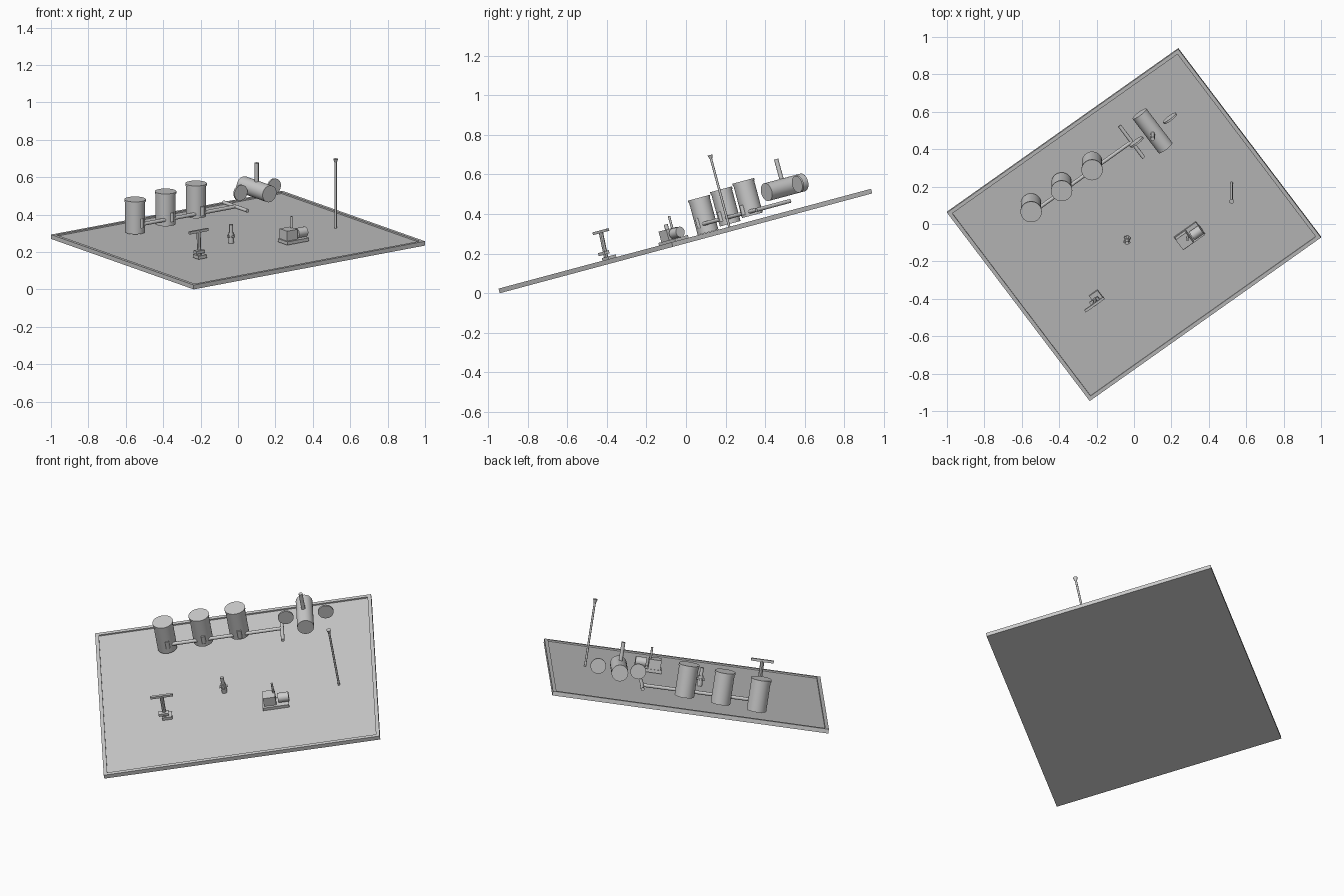
import bpy
from math import radians
from mathutils import Matrix, Vector

if "Cube" in bpy.data.objects:
    bpy.data.objects.remove(bpy.data.objects["Cube"])

# Tilted site frame: everything follows the sloping tray
R = Matrix.Rotation(radians(15), 3, 'X') @ Matrix.Rotation(radians(36.2), 3, 'Z')
AX, AY, UP = R.col[0].copy(), R.col[1].copy(), R.col[2].copy()
ORIGIN = Vector((0, 0, 0.252))


def box(name, centre, size):
    bpy.ops.mesh.primitive_cube_add(size=1)
    o = bpy.context.object
    o.name = name
    o.matrix_world = Matrix.Translation(centre) @ R.to_4x4() @ Matrix.Diagonal((*size, 1))
    return o


def rod(name, p, q, r, r2=None, sides=32):
    p, q = Vector(p), Vector(q)
    d = q - p
    bpy.ops.mesh.primitive_cone_add(vertices=sides, radius1=r, radius2=r if r2 is None else r2,
                                    depth=d.length)
    bpy.ops.object.shade_smooth_by_angle(angle=radians(40))
    o = bpy.context.object
    o.name = name
    o.matrix_world = Matrix.Translation((p + q) / 2) @ d.to_track_quat('Z', 'Y').to_matrix().to_4x4()
    return o


def along(name, centre, axis, length, r, r2=None, sides=32):
    c = Vector(centre)
    return rod(name, c - axis * length / 2, c + axis * length / 2, r, r2, sides)


# Tray floor with four raised rims
HX, HY, T = 0.766, 0.646, 0.02
box("tray_floor", ORIGIN + UP * 0.008, (2 * HX - T, 2 * HY - T, 0.016))
for s in (-1, 1):
    box("tray_rim_long", ORIGIN + AY * s * (HY - T / 2) + UP * 0.012, (2 * HX, T, 0.024))
    box("tray_rim_short", ORIGIN + AX * s * (HX - T / 2) + UP * 0.012, (T, 2 * HY - 2 * T, 0.024))

# Three storage tanks with lids and outlet valves
for i in range(3):
    c = Vector((-0.55 + 0.163 * i, 0.088 + 0.112 * i, 0.395 + 0.0427 * i))
    along("tank_body", c - UP * 0.005, UP, 0.17, 0.054)
    along("tank_lid", c + UP * 0.084, UP, 0.012, 0.057)
    v = Vector((-0.517 + 0.163 * i, 0.063 + 0.112 * i, 0.354 + 0.033 * i))
    along("tank_valve", v, UP, 0.05, 0.012, sides=16)

# Manifold pipe and loading crossbar
rod("manifold_pipe", (-0.517, 0.08, 0.348), (-0.013, 0.44, 0.443), 0.010, sides=16)
along("loading_crossbar", (-0.013, 0.44, 0.443), AY, 0.219, 0.010, sides=16)

# Horizontal vessel with stack and two side discs
along("horizontal_vessel", (0.099, 0.498, 0.535), AY, 0.235, 0.046)
rod("vessel_stack", (0.1, 0.484, 0.57), (0.1, 0.455, 0.677), 0.011, sides=16)
for c in ((0.013, 0.4385, 0.517), (0.192, 0.565, 0.551)):
    along("side_disc", c, AY, 0.01, 0.043)

# Pump jack: base, cross block, post and beam
box("jack_base", (-0.203, -0.388, 0.178), (0.055, 0.05, 0.018))
box("jack_block", (-0.208, -0.415, 0.202), (0.055, 0.03, 0.016))
rod("jack_post", (-0.207, -0.403, 0.18), (-0.211, -0.43, 0.309), 0.011, sides=8)
box("jack_beam", (-0.211, -0.43, 0.311), (0.125, 0.014, 0.014))

# Wellhead
w = Vector((-0.037, -0.075, 0.246))
along("wellhead_body", w + UP * 0.03, UP, 0.06, 0.015, sides=16)
along("wellhead_stem", w + UP * 0.08, UP, 0.05, 0.010, sides=16)
for a in (AX, AY):
    along("wellhead_arm", w + UP * 0.04, a, 0.045, 0.007, sides=12)

# Compressor skid
box("skid_base", (0.297, -0.063, 0.265), (0.145, 0.085, 0.018))
box("compressor_block", (0.27, -0.085, 0.294), (0.068, 0.068, 0.06))
along("compressor_motor", (0.336, -0.046, 0.305), AX, 0.06, 0.027)
rod("exhaust_pipe", (0.286, -0.065, 0.31), (0.286, -0.086, 0.39), 0.006, sides=12)

# Flare mast with flared tip
tip = Vector((0.522, 0.121, 0.698))
rod("flare_mast", (0.522, 0.221, 0.326), tip - UP * 0.02, 0.006, sides=12)
rod("flare_tip", tip - UP * 0.025, tip, 0.005, 0.013, sides=16)
